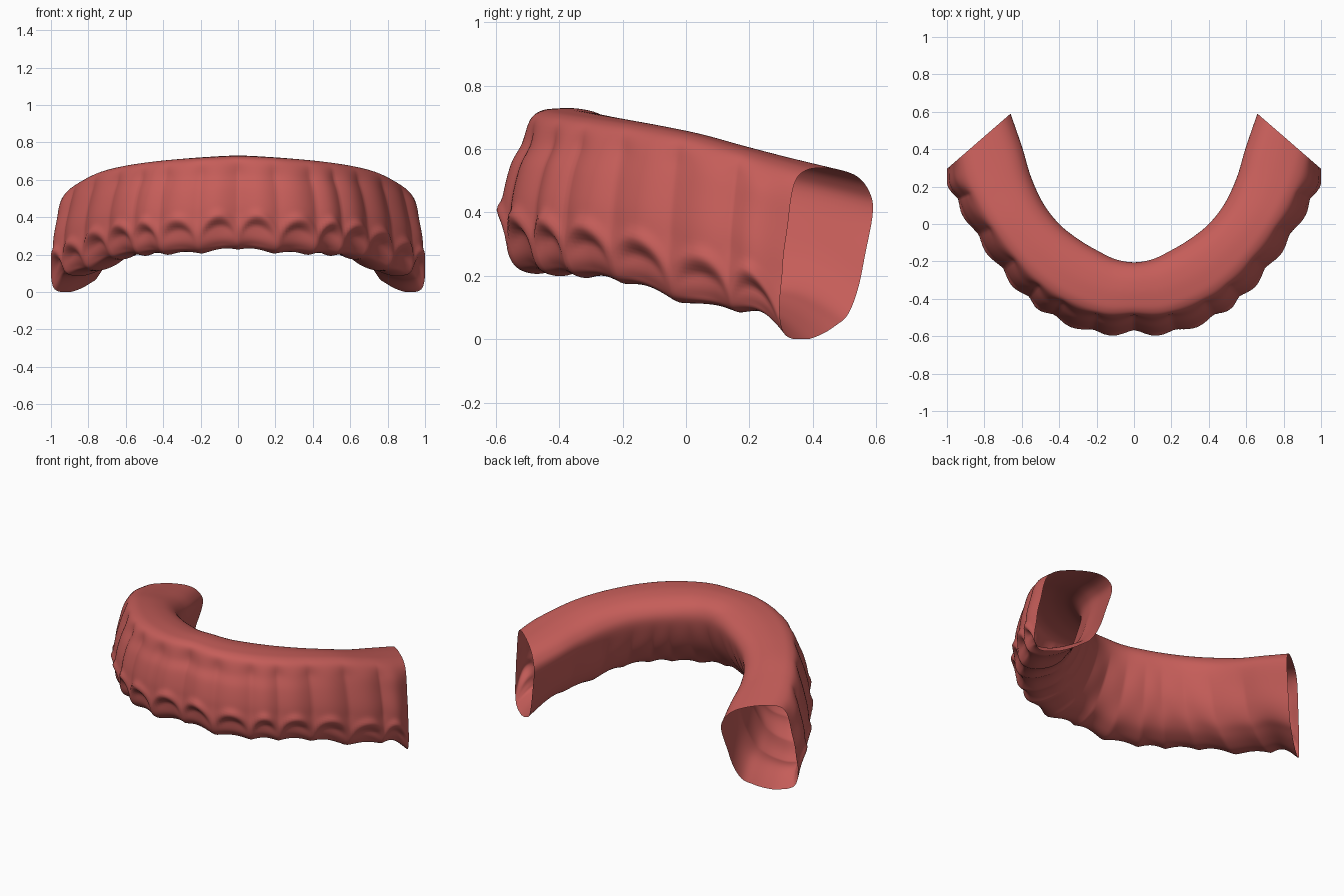
import bpy, bmesh, math
from mathutils import Vector

if "Cube" in bpy.data.objects:
    bpy.data.objects.remove(bpy.data.objects["Cube"])

# Arch stations for one half: inner x, inner y, outer x, outer y, bottom z, top z
STATIONS = [
    (0, -.205, 0, -.575, .24, .728), (.1, -.188, .2, -.575, .22, .722),
    (.2, -.14, .42, -.495, .212, .71), (.3, -.08, .59, -.37, .205, .695),
    (.4, 0, .73, -.205, .18, .675), (.485, .11, .845, -.04, .125, .648),
    (.55, .25, .925, .1, .102, .61), (.598, .41, .975, .2, .085, .575),
    (.66, .59, 1.0, .295, .012, .54)]
# Cross-sections (u: inner to outer, v: bottom to top), front and back end
FRONT = [(.55, 1), (.68, .985), (.76, .93), (.81, .78), (.9, .66), (.96, .5),
         (.985, .36), (.985, .22), (.96, .1), (.88, .03), (.74, 0), (.58, .03),
         (.42, .1), (.27, .24), (.13, .42), (.03, .62), (0, .78), (.06, .9),
         (.2, .97), (.38, 1)]
BACK = [(.55, 1), (.7, .99), (.82, .94), (.9, .83), (.94, .66), (.985, .48),
        (1, .33), (1, .2), (.985, .09), (.92, .02), (.74, 0), (.56, .03),
        (.4, .08), (.26, .14), (.15, .28), (.07, .5), (0, .75), (.05, .87),
        (.17, .95), (.36, .99)]
# Tooth boundaries measured in station numbers
TEETH = [0, 1.1, 2.05, 2.85, 3.8, 4.9, 6.3, 8.0]


def spline(a, b, c, d, f):
    return tuple(.5 * (2*q + (r-p)*f + (2*p-5*q+4*r-s)*f*f + (3*q-p-3*r+s)*f**3)
                 for p, q, r, s in zip(a, b, c, d))


def station(t):
    def get(i):
        if i < 0:
            s = STATIONS[-i]
            return (-s[0], s[1], -s[2], s[3], s[4], s[5])
        if i > 8:
            return tuple(2*a - b for a, b in zip(STATIONS[8], STATIONS[7]))
        return STATIONS[i]
    i = min(int(t), 7)
    return spline(get(i-1), get(i), get(i+1), get(i+2), t - i)


def section(k, sub=5):
    pts = [tuple(a + (b-a)*k for a, b in zip(p, q)) for p, q in zip(FRONT, BACK)]
    n = len(pts)
    return [spline(pts[i-1], pts[i], pts[(i+1) % n], pts[(i+2) % n], j/sub)
            for i in range(n) for j in range(sub)]


def step(a, b, x):
    f = max(0, min(1, (x-a)/(b-a)))
    return f*f*(3-2*f)


def tooth_arch(t):
    for a, b in zip(TEETH, TEETH[1:]):
        if t <= b:
            return math.sin(math.pi * (t-a)/(b-a))
    return 0


# Swept gum tube with open back ends
bm = bmesh.new()
rings = []
STEPS = 14
for n in range(-8*STEPS, 8*STEPS + 1):
    t = abs(n)/STEPS
    side = -1 if n < 0 else 1
    ix, iy, ox, oy, zb, zt = station(t)
    arch = max(0, tooth_arch(t))
    fade = 1 - .45*t/8
    across = Vector((ox-ix, oy-iy, 0)).normalized()
    ring = []
    for u, v in section(t/8):
        # Gum margins, hollows below them and root ridges on the outer wall
        outer = step(.6, .85, u)
        margin = .08 + .25*fade*math.sqrt(arch)
        d = .016*math.exp(-((v-margin-.04)/.05)**2)*arch
        d -= .022*arch*(1 - step(margin-.08, margin, v))*step(-.02, .06, v)
        d += .02*(arch-.65)*step(.15, .4, v)*(1-step(.8, 1, v))
        # Faint ripples on the inner wall
        inner = 1 - step(.15, .5, u)
        off = d*outer - .008*(arch-.6)*inner*(1-step(.4, .75, v))
        x, y = ix + (ox-ix)*u + across.x*off, iy + (oy-iy)*u + across.y*off
        z = zb + (zt-zb)*v - .014*(1-arch)*(1-step(0, .3, v))
        ring.append(bm.verts.new((side*min(x, 1), y, max(z, 0))))
    rings.append(ring)
for a, b in zip(rings, rings[1:]):
    m = len(a)
    for i in range(m):
        bm.faces.new((a[i], a[(i+1) % m], b[(i+1) % m], b[i]))
bmesh.ops.recalc_face_normals(bm, faces=bm.faces)
# Make sure the top surface faces up
bm.normal_update()
if max(bm.faces, key=lambda f: f.calc_center_median().z).normal.z < 0:
    bmesh.ops.reverse_faces(bm, faces=bm.faces)
for f in bm.faces:
    f.smooth = True

mesh = bpy.data.meshes.new("upper_gum")
bm.to_mesh(mesh)
bm.free()
gum = bpy.data.objects.new("upper_gum", mesh)
bpy.context.collection.objects.link(gum)

mat = bpy.data.materials.new("gum red")
mat.diffuse_color = (.56, .11, .1, 1)
mat.use_nodes = True
mat.node_tree.nodes["Principled BSDF"].inputs["Base Color"].default_value = mat.diffuse_color
mesh.materials.append(mat)
